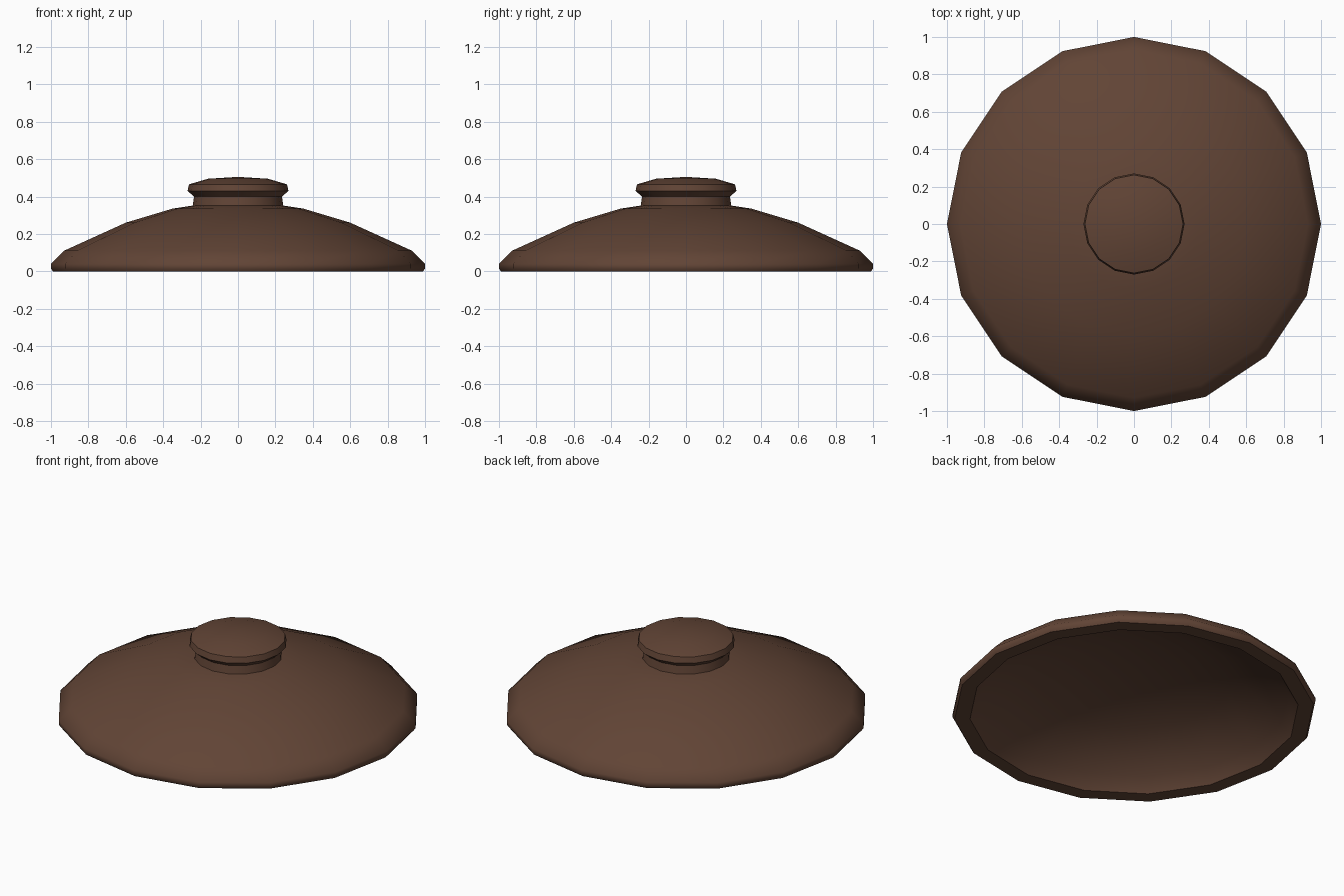
import bpy
import math

cube = bpy.data.objects.get("Cube")
if cube:
    bpy.data.objects.remove(cube, do_unlink=True)

SIDES = 16

clay = bpy.data.materials.new("brown clay")
clay.use_nodes = True
colour = (0.12, 0.058, 0.036, 1)
clay.diffuse_color = colour
bsdf = next(n for n in clay.node_tree.nodes if n.type == "BSDF_PRINCIPLED")
bsdf.inputs["Base Color"].default_value = colour
bsdf.inputs["Roughness"].default_value = 0.8


def lathe(name, profile):
    """Revolve (radius, height) points around z; radius 0 becomes a pole."""
    verts, rings, faces = [], [], []
    for r, z in profile:
        start = len(verts)
        if r == 0:
            verts.append((0, 0, z))
            rings.append([start] * SIDES)
        else:
            for i in range(SIDES):
                a = math.tau * i / SIDES
                verts.append((r * math.cos(a), r * math.sin(a), z))
            rings.append(list(range(start, start + SIDES)))
    for low, high in zip(rings, rings[1:]):
        for i in range(SIDES):
            j = (i + 1) % SIDES
            quad = [low[i], low[j], high[j], high[i]]
            faces.append(list(dict.fromkeys(quad)))
    mesh = bpy.data.meshes.new(name)
    mesh.from_pydata(verts, [], faces)
    mesh.materials.append(clay)
    obj = bpy.data.objects.new(name, mesh)
    bpy.context.collection.objects.link(obj)
    bpy.ops.object.select_all(action="DESELECT")
    obj.select_set(True)
    bpy.context.view_layer.objects.active = obj
    bpy.ops.object.shade_smooth_by_angle(angle=math.radians(50))
    return obj


# Hollow lid: inside dome, inner lip, rim, then the outer dome
lathe("lid", [
    (0, 0.29), (0.3, 0.27), (0.55, 0.21), (0.85, 0.08),
    (0.905, 0), (0.99, 0), (1, 0.015), (1, 0.04),
    (0.93, 0.11), (0.6, 0.26), (0.35, 0.335), (0.22, 0.355), (0, 0.36),
])

# Knob: short neck with a flared rounded cap
lathe("knob", [
    (0, 0.33), (0.245, 0.33), (0.235, 0.4), (0.27, 0.43),
    (0.262, 0.465), (0.16, 0.495), (0, 0.505),
])
